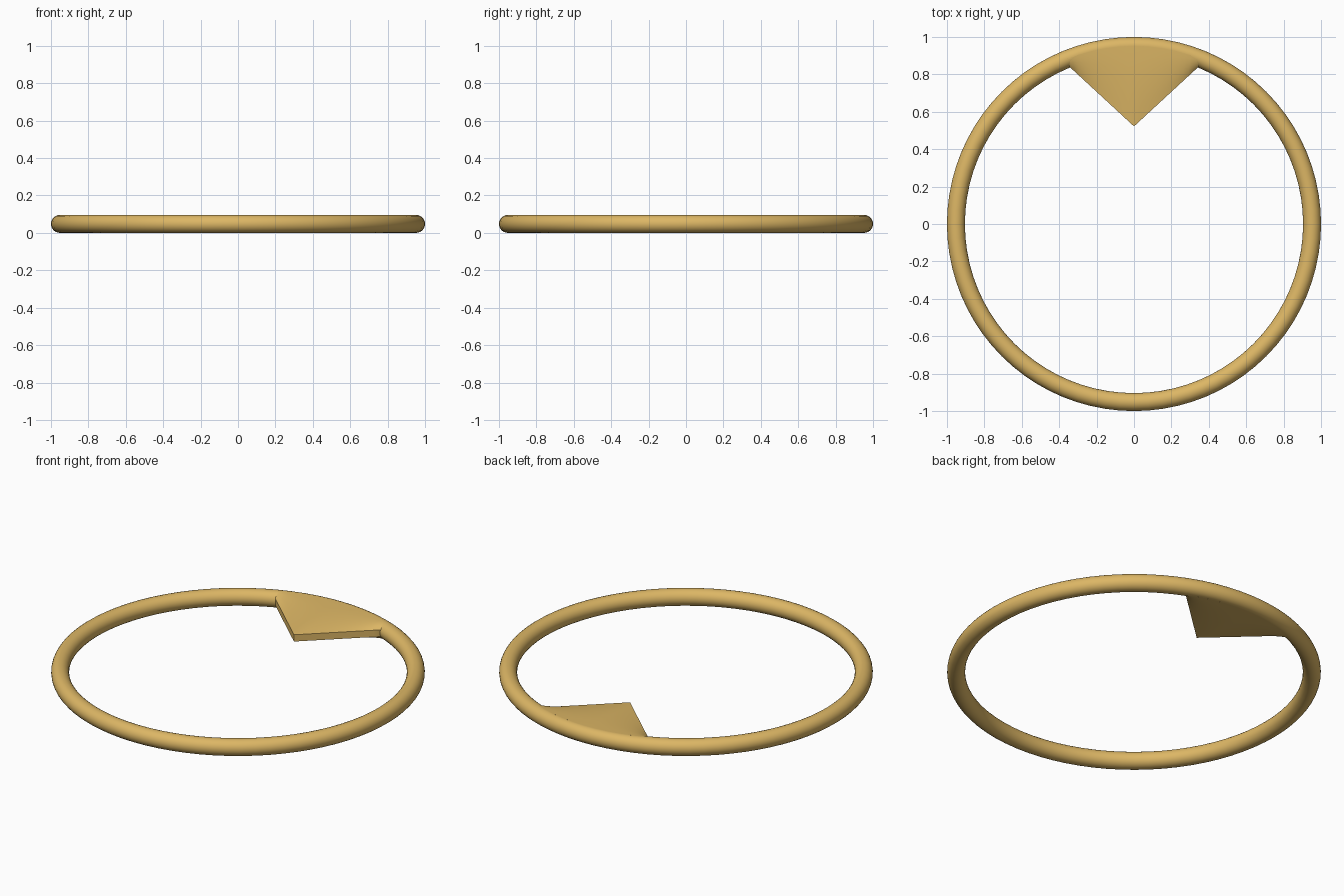
import bpy, bmesh, math
from mathutils import Vector

if "Cube" in bpy.data.objects:
    bpy.data.objects.remove(bpy.data.objects["Cube"])

R, r = 0.952, 0.048          # ring centre radius, tube radius
ZC = r

mat = bpy.data.materials.new("gold")
mat.diffuse_color = (0.72, 0.47, 0.13, 1)
mat.use_nodes = True
mat.node_tree.nodes["Principled BSDF"].inputs["Base Color"].default_value = mat.diffuse_color


def finish(ob, angle):
    ob.data.materials.append(mat)
    bpy.ops.object.select_all(action='DESELECT')
    ob.select_set(True)
    bpy.context.view_layer.objects.active = ob
    bpy.ops.object.shade_smooth_by_angle(angle=math.radians(angle))


# Round ring
bpy.ops.mesh.primitive_torus_add(major_radius=R, minor_radius=r, major_segments=80,
                                 minor_segments=24, location=(0, 0, ZC))
ring = bpy.context.object
ring.name = "ring"
finish(ring, 60)

# Pointed plate inside the back of the ring, thinning towards its tip
SPAN = math.radians(22.3)
TIP = Vector((0, 0.522))
N, ROWS = 12, 6
EDGE = 0.02                  # half thickness along the V edge
bm = bmesh.new()
top, bottom = [], []
for i in range(-N, N + 1):
    t = i / N
    a = SPAN * t
    outer = Vector((R * math.sin(a), R * math.cos(a)))
    corner = Vector((math.copysign(0.908 * math.sin(SPAN), t), 0.908 * math.cos(SPAN)))
    inner = TIP.lerp(corner, abs(t))
    for side, grid in ((1, top), (-1, bottom)):
        col = []
        for k in range(ROWS + 1):
            s = k / ROWS
            p = outer.lerp(inner, s)
            h = r - (r - EDGE) * s ** 1.6
            col.append(bm.verts.new((p.x, p.y, ZC + side * h)))
        grid.append(col)

for i in range(2 * N):
    for grid in (top, bottom):
        for k in range(ROWS):
            bm.faces.new((grid[i][k], grid[i + 1][k], grid[i + 1][k + 1], grid[i][k + 1]))
    for k in (0, ROWS):      # V-shaped wall and the hidden wall in the ring
        bm.faces.new((top[i][k], top[i + 1][k], bottom[i + 1][k], bottom[i][k]))
for i in (0, 2 * N):         # ends buried in the ring
    for k in range(ROWS):
        bm.faces.new((top[i][k], top[i][k + 1], bottom[i][k + 1], bottom[i][k]))
bmesh.ops.recalc_face_normals(bm, faces=bm.faces)
me = bpy.data.meshes.new("pointed_plate")
bm.to_mesh(me)
bm.free()
plate = bpy.data.objects.new("pointed_plate", me)
bpy.context.collection.objects.link(plate)
finish(plate, 40)
